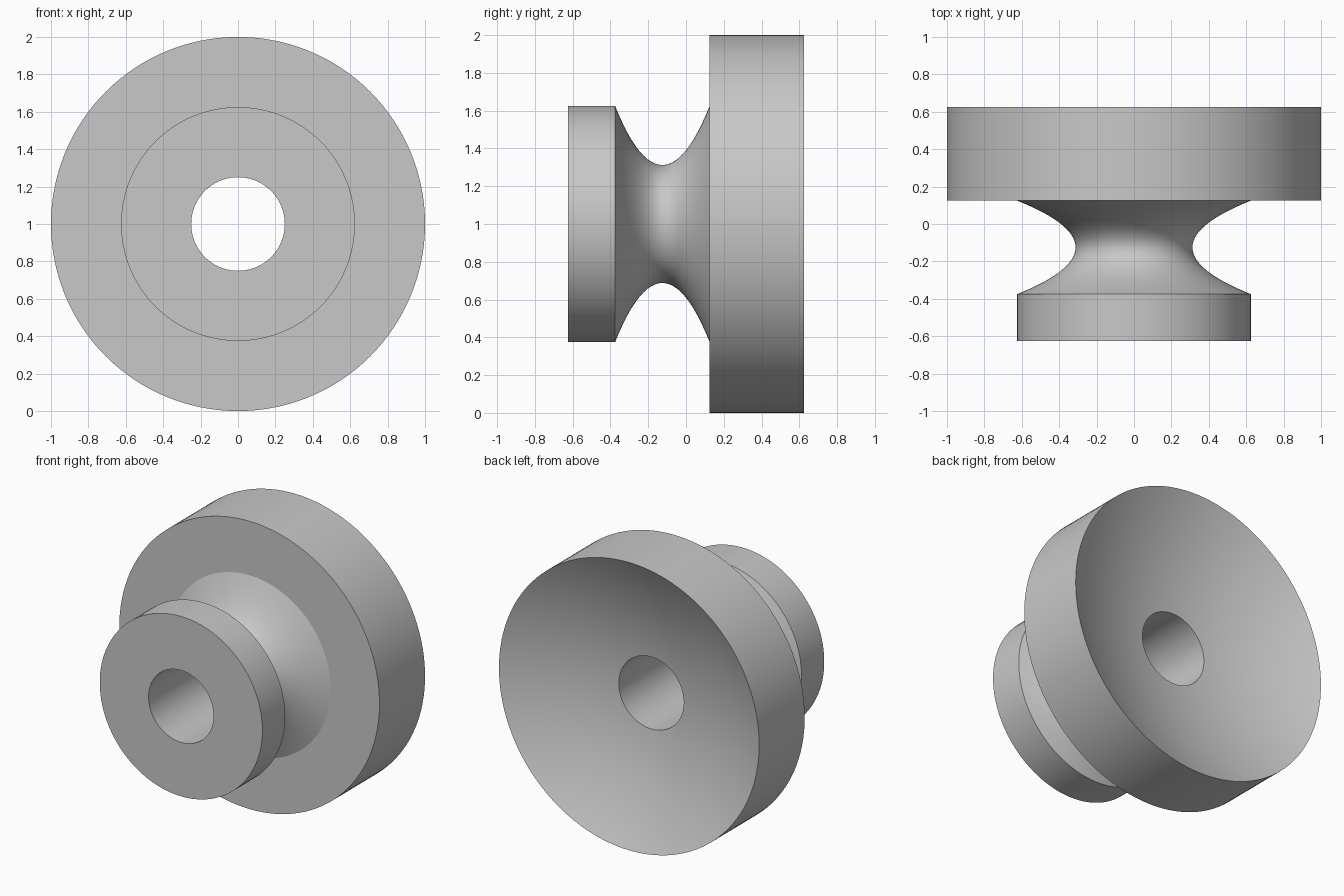
import bpy
import bmesh
from math import radians, tau
from mathutils import Vector

cube = bpy.data.objects.get("Cube")
if cube:
    bpy.data.objects.remove(cube, do_unlink=True)

SEGMENTS = 128
BORE, COLLAR, RIM = 0.25, 0.625, 1.0
FRONT, NECK_START, NECK_END, BACK = -0.625, -0.375, 0.125, 0.625
WAIST, DISH_DEPTH = 0.3125, 0.26

grey = bpy.data.materials.new("plain_grey")
grey.use_nodes = True
colour = (0.58, 0.58, 0.58, 1)
grey.diffuse_color = colour
grey.node_tree.nodes["Principled BSDF"].inputs["Base Color"].default_value = colour


def steps(count):
    return [i / count for i in range(count + 1)]


def lathe(name, profile):
    """Spin a closed (radius, y) profile around the horizontal y axis."""
    bm = bmesh.new()
    verts = [bm.verts.new((r, y, 0)) for r, y in profile]
    edges = [bm.edges.new((v, verts[(i + 1) % len(verts)])) for i, v in enumerate(verts)]
    bmesh.ops.spin(bm, geom=verts + edges, cent=Vector(), axis=Vector((0, 1, 0)),
                   angle=tau, steps=SEGMENTS, use_merge=True)
    bmesh.ops.remove_doubles(bm, verts=bm.verts, dist=1e-5)
    bmesh.ops.recalc_face_normals(bm, faces=bm.faces)
    mesh = bpy.data.meshes.new(name)
    bm.to_mesh(mesh)
    bm.free()
    mesh.materials.append(grey)
    obj = bpy.data.objects.new(name, mesh)
    bpy.context.collection.objects.link(obj)
    obj.location.z = RIM
    bpy.ops.object.select_all(action="DESELECT")
    obj.select_set(True)
    bpy.context.view_layer.objects.active = obj
    bpy.ops.object.shade_smooth_by_angle(angle=radians(20))
    return obj


# Parabolic waist between the front collar and the flange
neck = [(WAIST + (COLLAR - WAIST) * (2 * t - 1) ** 2,
         NECK_START + (NECK_END - NECK_START) * t) for t in steps(40)]

# Shallow dish in the back of the flange, from the rim in to the bore
dish = []
for t in steps(24):
    r = RIM + (BORE - RIM) * t
    dish.append((r, BACK - DISH_DEPTH * (1 - r * r)))

# Collar, neck, flange, dish and bore as one turned piece
profile = [(BORE, FRONT), (COLLAR, FRONT)] + neck + [(RIM, NECK_END)] + dish
lathe("flanged_spool", profile)
